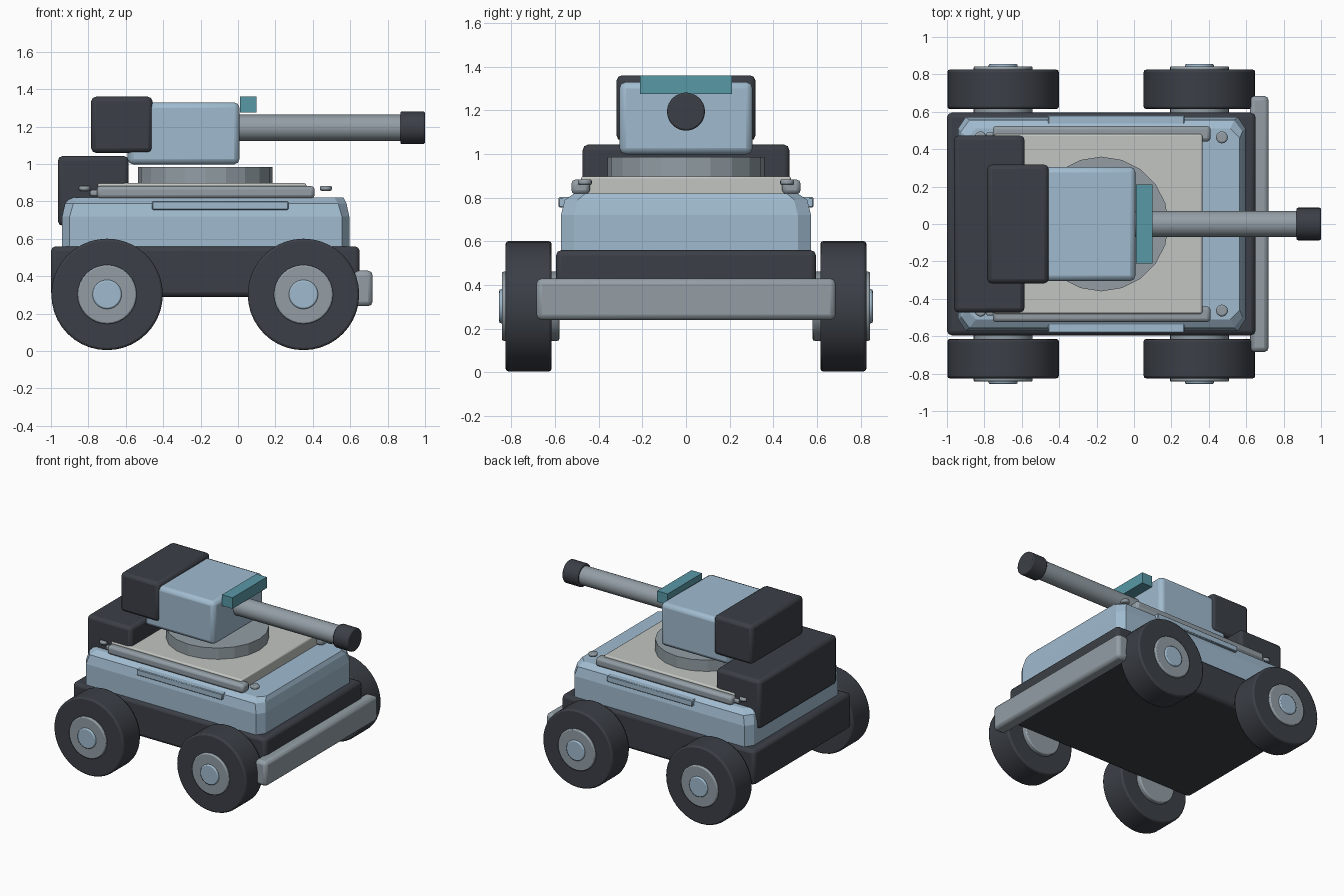
import bpy, bmesh, math
from mathutils import Matrix, Vector

if "Cube" in bpy.data.objects:
    bpy.data.objects.remove(bpy.data.objects["Cube"])


def material(name, rgb):
    lin = [((c / 255 + 0.055) / 1.055) ** 2.4 for c in rgb]
    m = bpy.data.materials.new(name)
    m.diffuse_color = (*lin, 1)
    m.use_nodes = True
    m.node_tree.nodes["Principled BSDF"].inputs["Base Color"].default_value = m.diffuse_color
    return m


BLUE = material("pale_blue", (160, 187, 207))
DARK = material("charcoal", (59, 63, 70))
GREY = material("steel_grey", (147, 158, 165))
PLATE = material("light_grey", (194, 197, 194))
TEAL = material("teal", (88, 152, 166))


def finish(name, bm, mat, bevel=0, segments=2, smooth=True):
    bmesh.ops.recalc_face_normals(bm, faces=bm.faces)
    mesh = bpy.data.meshes.new(name)
    bm.to_mesh(mesh)
    bm.free()
    mesh.materials.append(mat)
    ob = bpy.data.objects.new(name, mesh)
    bpy.context.collection.objects.link(ob)
    if bevel:
        mod = ob.modifiers.new("bevel", 'BEVEL')
        mod.width = bevel
        mod.segments = segments
        mod.limit_method = 'ANGLE'
        mod.angle_limit = math.radians(40)
    if smooth:
        bpy.ops.object.select_all(action='DESELECT')
        ob.select_set(True)
        bpy.context.view_layer.objects.active = ob
        bpy.ops.object.shade_smooth_by_angle(angle=math.radians(32))
    return ob


def box(name, x, y, z, mat, bevel=0.0, segments=2):
    """Box from (min, max) ranges."""
    bm = bmesh.new()
    bmesh.ops.create_cube(bm, size=1)
    for v in bm.verts:
        v.co = [r[0] if c < 0 else r[1] for c, r in zip(v.co, (x, y, z))]
    return finish(name, bm, mat, bevel, segments)


def cylinder(name, start, end, radius, mat, sides=32, bevel=0.0, smooth=True):
    a, b = Vector(start), Vector(end)
    rot = (b - a).to_track_quat('Z', 'Y').to_matrix().to_4x4()
    bm = bmesh.new()
    bmesh.ops.create_cone(bm, cap_ends=True, segments=sides, radius1=radius,
                          radius2=radius, depth=(b - a).length,
                          matrix=Matrix.Translation((a + b) / 2) @ rot)
    return finish(name, bm, mat, bevel, 2, smooth)


def loft(name, levels, mat):
    """Stack of chamfered rectangles: (z, x0, x1, half_y, cut_x, cut_y)."""
    bm = bmesh.new()
    rings = []
    for z, x0, x1, h, cx, cy in levels:
        pts = [(x0 + cx, -h), (x1 - cx, -h), (x1, cy - h), (x1, h - cy),
               (x1 - cx, h), (x0 + cx, h), (x0, h - cy), (x0, cy - h)]
        rings.append([bm.verts.new((px, py, z)) for px, py in pts])
    for lo, hi in zip(rings, rings[1:]):
        for i in range(8):
            j = (i + 1) % 8
            bm.faces.new((lo[i], lo[j], hi[j], hi[i]))
    bm.faces.new(rings[0][::-1])
    bm.faces.new(rings[-1])
    return finish(name, bm, mat, smooth=False)


# Body
box("chassis", (-1.0, 0.65), (-0.595, 0.595), (0.29, 0.56), DARK, 0.025)
loft("hull", [(0.55, -0.94, 0.595, 0.572, 0.04, 0.06),
              (0.72, -0.94, 0.595, 0.572, 0.04, 0.06),
              (0.79, -0.925, 0.58, 0.555, 0.045, 0.06),
              (0.82, -0.895, 0.565, 0.51, 0.05, 0.05)], BLUE)
box("deck_plate", (-0.75, 0.365), (-0.48, 0.48), (0.81, 0.898), PLATE, 0.01)
box("rear_box", (-0.963, -0.585), (-0.473, 0.473), (0.67, 1.043), DARK, 0.025)
box("bumper", (0.62, 0.72), (-0.685, 0.685), (0.24, 0.43), GREY, 0.025)

# Fittings on both sides of the deck
for s, side in ((-1, "right"), (1, "left")):
    def span(a, b):
        return tuple(sorted((s * a, s * b)))
    box(side + "_deck_rail", (-0.755, 0.41), span(0.44, 0.525), (0.815, 0.883), GREY, 0.02)
    box(side + "_rail_end", (-0.79, -0.74), span(0.46, 0.49), (0.83, 0.86), GREY, 0.008)
    box(side + "_side_panel", (-0.46, 0.27), span(0.52, 0.583), (0.755, 0.802), BLUE, 0.005, 1)
    for x, end in ((0.47, "front"), (-0.82, "rear")):
        cylinder(f"{side}_{end}_bolt", (x, s * 0.463, 0.857), (x, s * 0.463, 0.884),
                 0.032, GREY, 16, 0.009)

# Turret
cylinder("turret_ring", (-0.175, 0, 0.88), (-0.175, 0, 0.985), 0.36, GREY, 20, smooth=False)
box("turret", (-0.59, 0.008), (-0.305, 0.305), (0.998, 1.33), BLUE, 0.03)
box("turret_rear", (-0.785, -0.457), (-0.318, 0.318), (1.06, 1.36), DARK, 0.025)
box("sight_bar", (0.01, 0.1), (-0.21, 0.21), (1.275, 1.36), TEAL)
cylinder("barrel", (-0.05, 0, 1.194), (0.9, 0, 1.194), 0.07, GREY)
cylinder("muzzle", (0.868, 0, 1.194), (1.0, 0, 1.194), 0.087, DARK, bevel=0.008)

# Wheels
for s, side in ((-1, "right"), (1, "left")):
    for x, end in ((0.35, "front"), (-0.7, "rear")):
        for part, y0, y1, r, mat, sides, bev in (
                ("tyre", 0.615, 0.825, 0.298, DARK, 40, 0.012),
                ("hub", 0.58, 0.843, 0.158, GREY, 32, 0.008),
                ("hub_cap", 0.80, 0.855, 0.078, BLUE, 24, 0.008)):
            cylinder(f"{side}_{end}_{part}", (x, s * y0, 0.303), (x, s * y1, 0.303),
                     r, mat, sides, bev)
